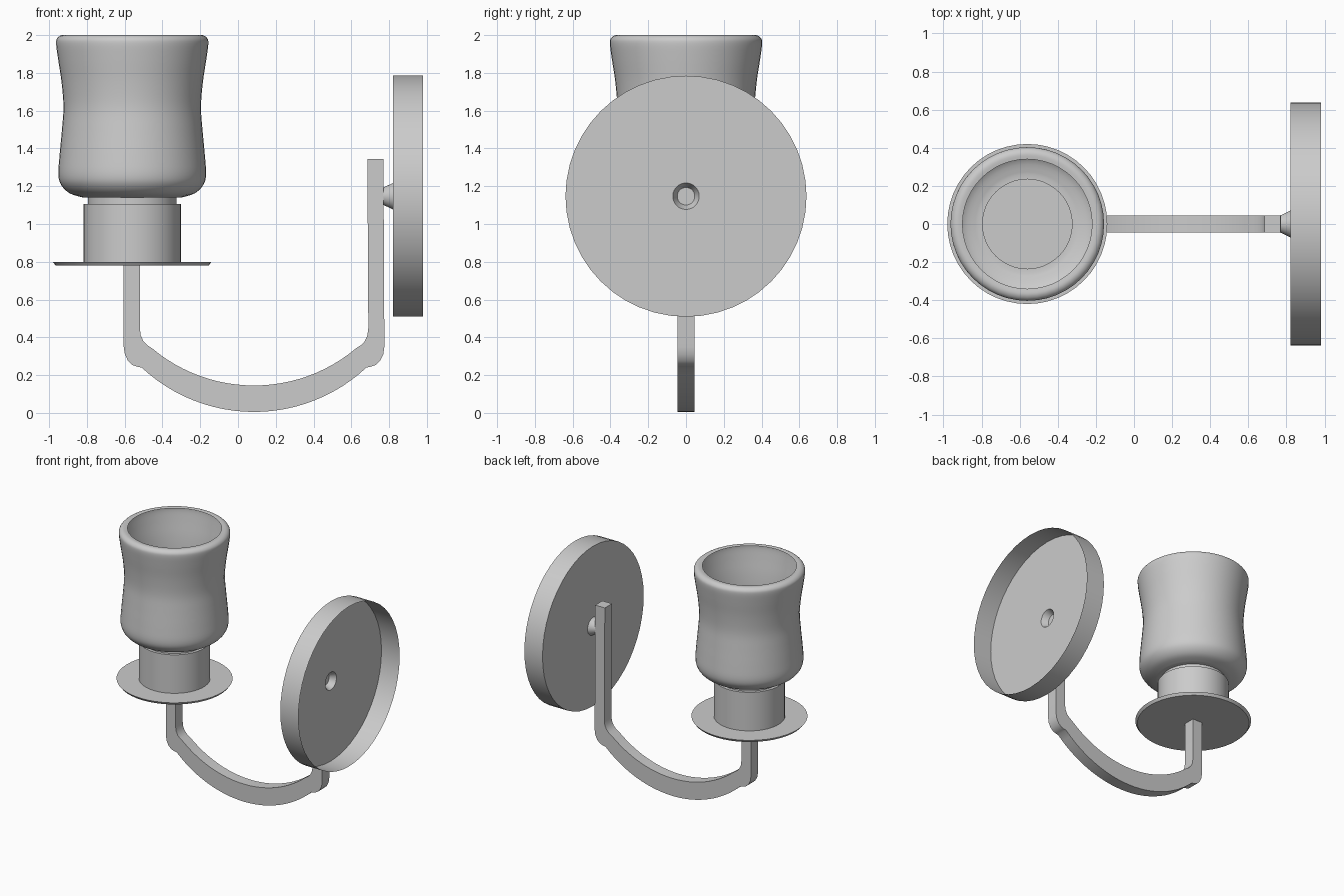
import bpy, bmesh, math
from mathutils import Matrix

if "Cube" in bpy.data.objects:
    bpy.data.objects.remove(bpy.data.objects["Cube"])


def finish(name, bm, recalc=True):
    bmesh.ops.remove_doubles(bm, verts=bm.verts, dist=1e-5)
    if recalc:
        bmesh.ops.recalc_face_normals(bm, faces=bm.faces)
    mesh = bpy.data.meshes.new(name)
    bm.to_mesh(mesh)
    bm.free()
    ob = bpy.data.objects.new(name, mesh)
    bpy.context.collection.objects.link(ob)
    bpy.context.view_layer.objects.active = ob
    ob.select_set(True)
    bpy.ops.object.shade_smooth_by_angle(angle=math.radians(32))
    ob.select_set(False)
    return ob


def lathe(name, profile, matrix, sides=48):
    """Revolve (radius, height) points around local z, then place."""
    bm = bmesh.new()
    vs = [bm.verts.new((r, 0, z)) for r, z in profile]
    es = [bm.edges.new(p) for p in zip(vs, vs[1:])]
    bmesh.ops.spin(bm, geom=vs + es, cent=(0, 0, 0), axis=(0, 0, 1),
                   angle=2 * math.pi, steps=sides, use_duplicate=False)
    bmesh.ops.transform(bm, matrix=matrix, verts=bm.verts)
    return finish(name, bm)


def curve_through(pts, steps=4):
    """Catmull-Rom smoothing of a coarse profile."""
    p = [pts[0]] + pts + [pts[-1]]
    out = []
    for a, b, c, d in zip(p, p[1:], p[2:], p[3:]):
        for i in range(steps):
            t = i / steps
            out.append(tuple(0.5 * (2 * b[k] + (c[k] - a[k]) * t
                       + (2 * a[k] - 5 * b[k] + 4 * c[k] - d[k]) * t * t
                       + (3 * b[k] - a[k] - 3 * c[k] + d[k]) * t ** 3) for k in (0, 1)))
    return out + [pts[-1]]


def sag_arc(half, low, rise, n=12):
    """Left half of a hanging arc, from its end to its lowest point."""
    rad = (half * half + rise * rise) / (2 * rise)
    a = math.asin(half / rad)
    return [(-rad * math.sin(a * (1 - i / n)),
             low + rad - rad * math.cos(a * (1 - i / n))) for i in range(n + 1)]


lamp = Matrix.Translation((-0.56, 0, 0))

# Glass shade: one thin sheet with a rolled-in rim, open at the top
shade = [(0.235, 1.105), (0.235, 1.14)] + curve_through([
    (0.26, 1.14), (0.33, 1.162), (0.375, 1.205), (0.391, 1.26), (0.385, 1.36),
    (0.372, 1.5), (0.364, 1.62), (0.374, 1.75), (0.392, 1.87), (0.403, 1.955),
    (0.396, 1.985), (0.372, 2.0), (0.34, 1.998)])
lathe("glass_shade", shade, lamp)

# Socket cup and drip plate under the shade
lathe("socket_cup", [(0, 0.80), (0.258, 0.80), (0.258, 1.107), (0, 1.107)], lamp)
lathe("drip_plate", [(0, 0.78), (0.405, 0.78), (0.42, 0.80), (0, 0.80)], lamp)

# Wall plate: dish open to the wall, with a conical boss meeting the arm
to_wall = Matrix.Translation((0, 0, 1.147)) @ Matrix.Rotation(math.pi / 2, 4, 'Y')
lathe("wall_plate", [(0, 0.768), (0.045, 0.768), (0.07, 0.82),
                     (0.638, 0.82), (0.638, 0.98)], to_wall)

# Arm: symmetric outline around x = 0.085, extruded in y
mid, hw = 0.085, 0.045
corner_out = [(-0.69, 0.35), (-0.684, 0.31), (-0.667, 0.275), (-0.643, 0.253), (-0.617, 0.244)]
corner_in = [(-0.605, 0.45), (-0.600, 0.41), (-0.585, 0.378), (-0.565, 0.358)]
outer = corner_out + sag_arc(0.595, 0.005, 0.235)
inner = corner_in + sag_arc(0.54, 0.145, 0.197)


def both(half):
    return half + [(-x, z) for x, z in reversed(half[:-1])]


outline = ([(-0.69, 0.785)] + both(outer) + [(0.685, 1.345), (0.6, 1.345)]
           + both(inner)[::-1] + [(-0.605, 0.785)])
bm = bmesh.new()
face = bm.faces.new([bm.verts.new((x + mid, -hw, z)) for x, z in outline])
ext = bmesh.ops.extrude_face_region(bm, geom=[face], use_keep_orig=True)
bmesh.ops.translate(bm, vec=(0, 2 * hw, 0),
                    verts=[g for g in ext["geom"] if isinstance(g, bmesh.types.BMVert)])
finish("curved_arm", bm)
